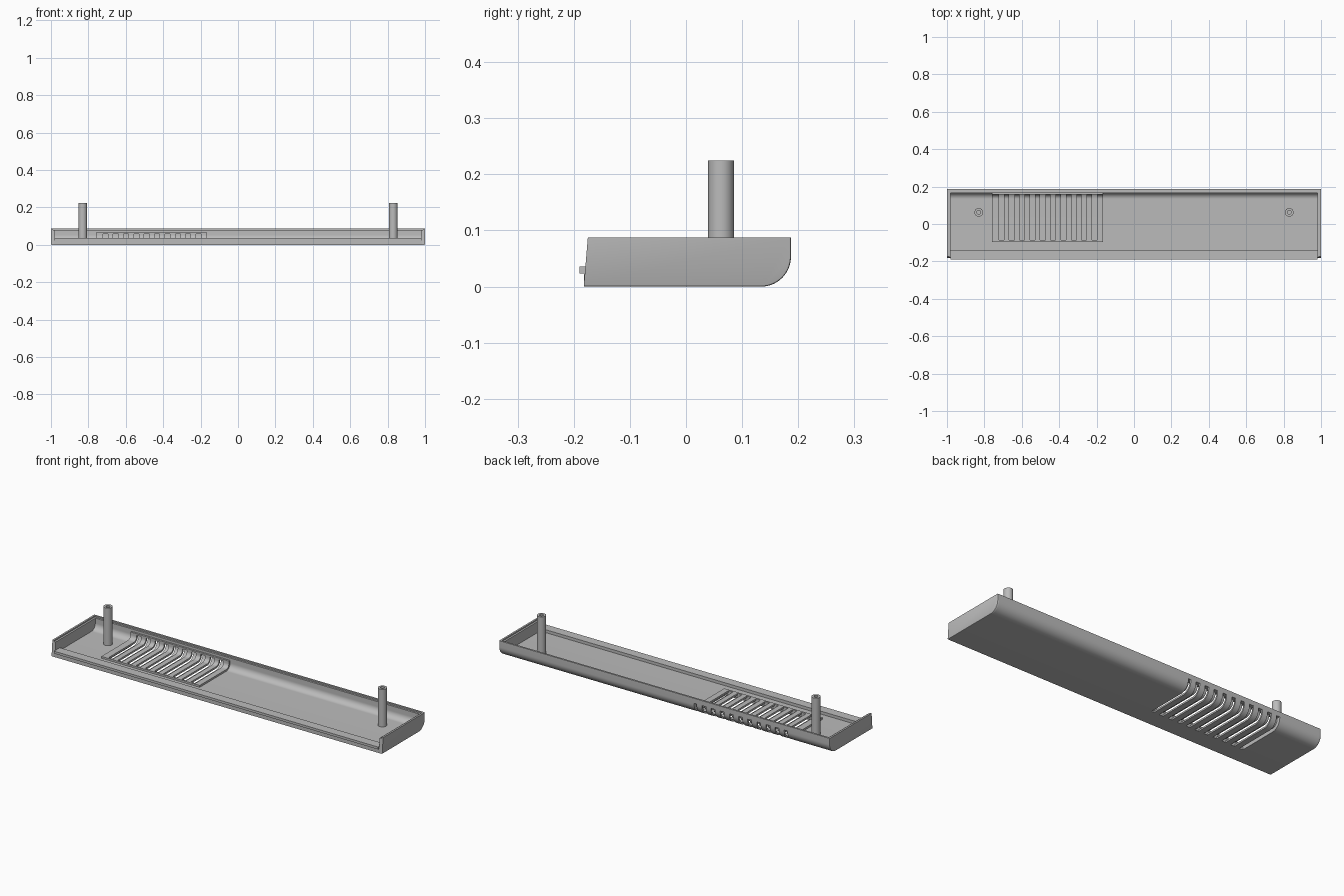
import bpy, bmesh, math

if "Cube" in bpy.data.objects:
    bpy.data.objects.remove(bpy.data.objects["Cube"])

grey = bpy.data.materials.new("plain grey")
grey.diffuse_color = (0.5, 0.5, 0.5, 1)
grey.use_nodes = True
grey.node_tree.nodes["Principled BSDF"].inputs["Base Color"].default_value = grey.diffuse_color

BACK, FRONT, R = 0.187, -0.182, 0.053   # back face, front edge, back corner radius
TOP, WALL = 0.087, 0.02


def finish(name, bm):
    bmesh.ops.recalc_face_normals(bm, faces=bm.faces)
    me = bpy.data.meshes.new(name)
    bm.to_mesh(me)
    bm.free()
    ob = bpy.data.objects.new(name, me)
    bpy.context.collection.objects.link(ob)
    me.materials.append(grey)
    bpy.ops.object.select_all(action='DESELECT')
    ob.select_set(True)
    bpy.context.view_layer.objects.active = ob
    bpy.ops.object.shade_smooth_by_angle(angle=math.radians(30))
    return ob


def loft(bm, sections):
    """Solid through (x, yz profile) sections."""
    rings = [[bm.verts.new((x, y, z)) for y, z in pts] for x, pts in sections]
    n = len(rings[0])
    for a, b in zip(rings, rings[1:]):
        for i in range(n):
            j = (i + 1) % n
            bm.faces.new((a[i], a[j], b[j], b[i]))
    bm.faces.new(rings[0])
    bm.faces.new(rings[-1][::-1])


def skin(d, y0, z1, steps=14):
    """Line running along the floor and up the back, d inside the outer face."""
    pts = [(y0, d)]
    for i in range(steps + 1):
        a = math.pi / 2 * i / steps
        pts.append((BACK - R + (R - d) * math.sin(a), R - (R - d) * math.cos(a)))
    return pts + [(BACK - d, z1)]


def band(bm, d0, d1, y0, z1, x0, x1):
    pts = skin(d0, y0, z1) + skin(d1, y0, z1)[::-1]
    loft(bm, [(x0, pts), (x1, pts)])


def box(bm, x0, x1, y0, y1, z0, z1):
    pts = [(y0, z0), (y1, z0), (y1, z1), (y0, z1)]
    loft(bm, [(x0, pts), (x1, pts)])


# Floor and back wall, leaving an opening for the vent
VX0, VX1, VY, VZ = -0.745, -0.18, -0.085, 0.06
bm = bmesh.new()
band(bm, 0, WALL, FRONT, 0.08, -0.985, VX0)
band(bm, 0, WALL, FRONT, 0.08, VX1, 0.985)
box(bm, VX0, VX1, FRONT, VY, 0, WALL)
box(bm, VX0, VX1, BACK - WALL, BACK, VZ, 0.08)
finish("tray_shell", bm)

# Thin raised rim along the back
bm = bmesh.new()
box(bm, -0.99, 0.99, BACK - 0.01, BACK, 0.08, TOP)
finish("back_rim", bm)

# End walls with a softened outer edge and a stepped top
for side, name in ((-1, "left_end_wall"), (1, "right_end_wall")):
    def profile(d, top):
        slant = FRONT + 0.007 * top / TOP
        return skin(d, FRONT, top) + [(slant, top)]
    bm = bmesh.new()
    loft(bm, [(side * 0.99, profile(0, TOP)), (side * 0.997, profile(0, TOP)),
              (side * 0.999, profile(0.001, TOP)), (side, profile(0.003, TOP))])
    loft(bm, [(side * 0.98, profile(0, 0.08)), (side * 0.99, profile(0, 0.08))])
    finish(name, bm)

# Front lip with a projecting tongue
bm = bmesh.new()
pts = [(FRONT, 0.018), (-0.14, 0.018), (-0.14, 0.036), (-0.19, 0.036),
       (-0.19, 0.023), (FRONT, 0.023)]
loft(bm, [(-0.98, pts), (0.98, pts)])
finish("front_lip", bm)

# Vent: raised inner slats staggered over outer bars
PITCH, COUNT, FIRST = 0.0553, 10, -0.709
slots = [FIRST + PITCH * i for i in range(COUNT)]
edges = [-0.76] + [v for x in slots for v in (x - 0.0135, x + 0.0135)] + [-0.165]
bm = bmesh.new()
for x0, x1 in zip(edges[::2], edges[1::2]):
    band(bm, WALL, 0.03, -0.095, 0.067, x0, x1)
box(bm, -0.75, -0.17, -0.095, VY, WALL, 0.03)
box(bm, -0.75, -0.17, BACK - 0.03, BACK - WALL, 0.058, 0.067)
finish("vent_inner_slats", bm)

bm = bmesh.new()
for x in slots:
    band(bm, 0, 0.009, VY, VZ, x - 0.016, x + 0.016)
finish("vent_outer_bars", bm)

# Hollow screw posts
for side, name in ((-1, "left_post"), (1, "right_post")):
    bm = bmesh.new()
    n = 32
    rings = []
    for r, z in ((0.023, 0.015), (0.023, 0.225), (0.0105, 0.225), (0.0105, 0.12)):
        rings.append([bm.verts.new((side * 0.83 + r * math.cos(math.tau * i / n),
                                    0.0625 + r * math.sin(math.tau * i / n), z))
                      for i in range(n)])
    for a, b in zip(rings, rings[1:]):
        for i in range(n):
            j = (i + 1) % n
            bm.faces.new((a[i], a[j], b[j], b[i]))
    bm.faces.new(rings[0])
    bm.faces.new(rings[-1])
    finish(name, bm)
